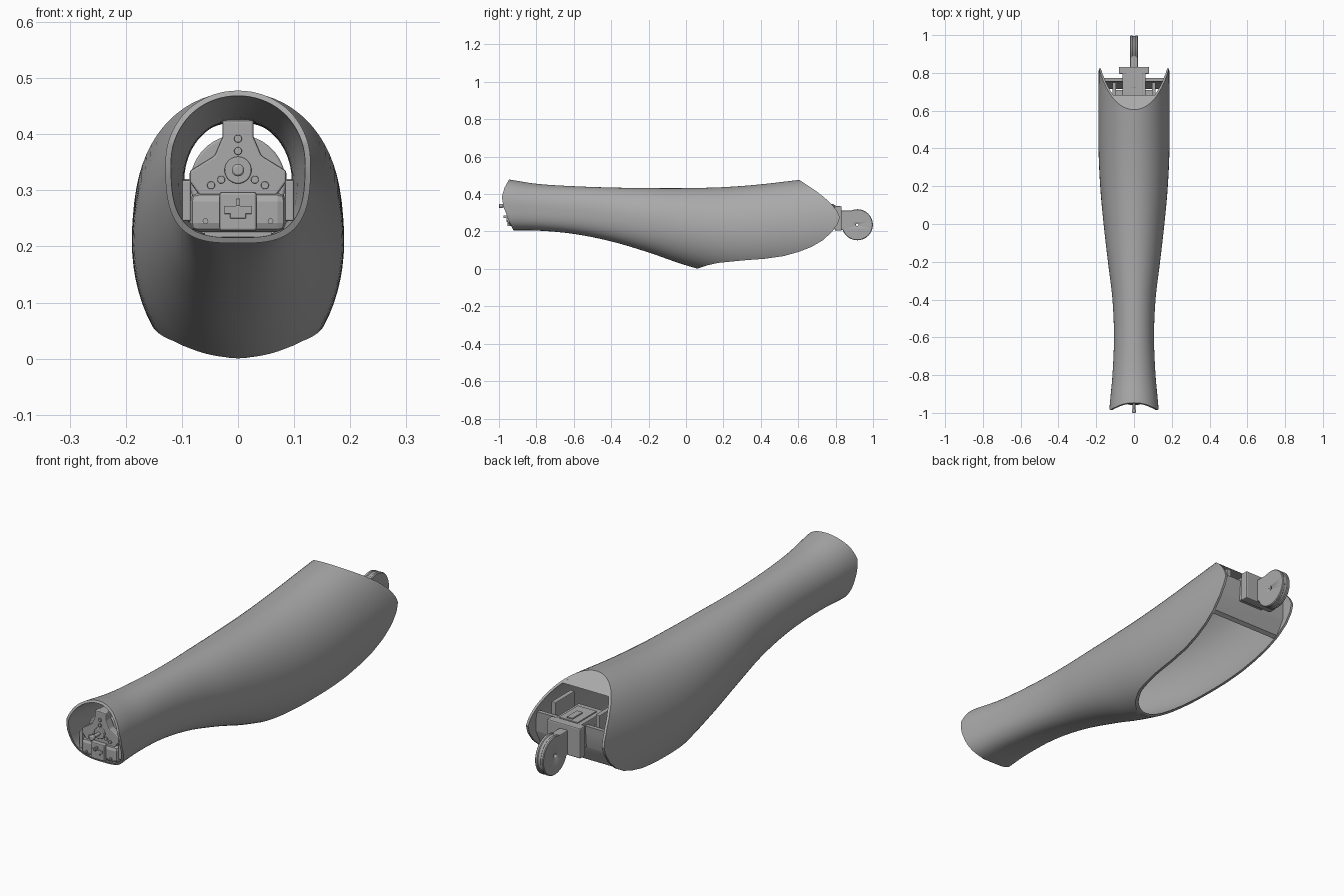
import bpy, bmesh, math
from mathutils import Matrix

if "Cube" in bpy.data.objects:
    bpy.data.objects.remove(bpy.data.objects["Cube"])

GREY = (0.4, 0.4, 0.4, 1)
mat = bpy.data.materials.new("satin_grey")
mat.use_nodes = True
mat.diffuse_color = GREY
mat.node_tree.nodes["Principled BSDF"].inputs["Base Color"].default_value = GREY


def finish(name, bm, bevel=0):
    bmesh.ops.recalc_face_normals(bm, faces=bm.faces)
    me = bpy.data.meshes.new(name)
    bm.to_mesh(me)
    bm.free()
    me.materials.append(mat)
    ob = bpy.data.objects.new(name, me)
    bpy.context.collection.objects.link(ob)
    if bevel:
        mod = ob.modifiers.new("soft_edges", "BEVEL")
        mod.width, mod.segments = bevel, 2
        mod.limit_method = "ANGLE"
    return ob


def smooth(ob, angle=35):
    bpy.ops.object.select_all(action="DESELECT")
    ob.select_set(True)
    bpy.context.view_layer.objects.active = ob
    bpy.ops.object.shade_smooth_by_angle(angle=math.radians(angle))


def box(name, x, y, z, bevel=0.003):
    """Box from (low, high) ranges."""
    bm = bmesh.new()
    bmesh.ops.create_cube(bm, size=1)
    for v in bm.verts:
        v.co = [(a + b) / 2 + c * (b - a) for (a, b), c in zip((x, y, z), v.co)]
    return finish(name, bm, bevel)


def cyl(name, axis, centre, radius, depth, bevel=0, sides=40):
    bm = bmesh.new()
    bmesh.ops.create_cone(bm, cap_ends=True, segments=sides, radius1=radius,
                          radius2=radius, depth=depth)
    turn = Matrix.Rotation(math.pi / 2, 4, "Y" if axis == "x" else "X")
    bm.transform(Matrix.Translation(centre) @ turn)
    ob = finish(name, bm, bevel)
    smooth(ob)
    return ob


def prism(name, points, low, high, axis, bevel=0):
    """Extrude a (y, z) outline along x, or an (x, z) outline along y."""
    bm = bmesh.new()
    place = (lambda p, d: (d, p[0], p[1])) if axis == "x" else (lambda p, d: (p[0], d, p[1]))
    rings = [[bm.verts.new(place(p, d)) for p in points] for d in (low, high)]
    for r in rings:
        bm.faces.new(r)
    n = len(points)
    for i in range(n):
        j = (i + 1) % n
        bm.faces.new((rings[0][i], rings[0][j], rings[1][j], rings[1][i]))
    return finish(name, bm, bevel)


def boolean(ob, cutter, operation):
    mod = ob.modifiers.new("cut", "BOOLEAN")
    mod.object, mod.operation, mod.solver = cutter, operation, "EXACT"
    bpy.ops.object.select_all(action="DESELECT")
    bpy.context.view_layer.objects.active = ob
    ob.select_set(True)
    bpy.ops.object.modifier_apply(modifier=mod.name)
    bpy.data.objects.remove(cutter)


# Limb sections every 0.2 along y from -1: top, bottom, half width, lower squareness
SECTIONS = [(.484, .205, .131, 3.2), (.455, .205, .114, 3), (.442, .187, .106, 2.7),
            (.435, .147, .114, 2.4), (.432, .088, .138, 2.2), (.432, .019, .161, 2),
            (.437, -.03, .179, 2), (.452, -.045, .188, 2), (.475, -.04, .189, 2),
            (.495, -.02, .187, 2), (.50, 0, .185, 2)]


def section(y):
    t = (y + 1) / 0.2
    i = min(int(t), len(SECTIONS) - 2)
    f = t - i
    a, b, c, d = (SECTIONS[max(0, min(len(SECTIONS) - 1, i + k))] for k in (-1, 0, 1, 2))
    return [(2 * q + (r - p) * f + (2 * p - 5 * q + 4 * r - s) * f * f
             + (3 * q - p - 3 * r + s) * f ** 3) / 2 for p, q, r, s in zip(a, b, c, d)]


def limb(name, y0, y1, inset, wall=0, rings=56, sides=72):
    """Loft of rounded sections, hollow when wall is given."""
    bm = bmesh.new()

    def skin(inset):
        out = []
        for k in range(rings + 1):
            y = y0 + (y1 - y0) * k / rings
            top, bottom, w, square = section(y)
            cz, h = (top + bottom) / 2, (top - bottom) / 2 - inset
            ring = []
            for s in range(sides):
                c, n = math.cos(math.tau * s / sides), math.sin(math.tau * s / sides)
                e = 2 / (square if n < 0 else 2.05)
                ring.append(bm.verts.new((math.copysign(abs(c) ** e, c) * (w - inset), y,
                                          cz + math.copysign(abs(n) ** e, n) * h)))
            out.append(ring)
        return out

    def bridge(a, b):
        for s in range(sides):
            t = (s + 1) % sides
            bm.faces.new((a[s], a[t], b[t], b[s]))

    outer = skin(inset)
    for a, b in zip(outer, outer[1:]):
        bridge(a, b)
    if wall:
        inner = skin(inset + wall)
        for a, b in zip(inner, inner[1:]):
            bridge(a, b)
        for end in (0, -1):
            bridge(outer[end], inner[end])
    else:
        for end in (0, -1):
            bm.faces.new(outer[end])
    return finish(name, bm)


# Outer shell, trimmed by its side outline
OUTLINE = [(-.945, .48), (-.97, .435), (-.985, .385), (-.975, .33), (-.95, .265), (-.92, .2),
           (-.9, -.2), (.045, -.2), (.065, .003), (.11, .018), (.17, .032), (.3, .045),
           (.42, .054), (.52, .068), (.6, .09), (.67, .117), (.73, .152), (.78, .197),
           (.81, .24), (.822, .275), (.81, .305), (.78, .345), (.735, .386), (.69, .42),
           (.645, .45), (.605, .476), (.56, .6), (-.9, .6)]
shell = limb("outer_shell", -0.999, 0.95, 0, wall=0.01)
boolean(shell, prism("trim", OUTLINE, -.5, .5, "x"), "INTERSECT")
smooth(shell)

# Solid ceiling lip and lower bulkhead, fitted inside the shell
PARTS = {"ceiling_lip": [(.52, .455), (.6, .425), (.683, .425), (.642, .451), (.604, .475), (.52, .6)],
         "lower_bulkhead": [(.715, .148), (.732, .157), (.765, .23), (.772, .32),
                            (.755, .32), (.745, .23)]}
for name, outline in PARTS.items():
    part = limb(name, .4, .9, .004, rings=16)
    boolean(part, prism("trim", outline, -.5, .5, "x"), "INTERSECT")
    smooth(part)

# Rear joint mount
box("joint_housing", (-.062, .062), (.64, .8), (.225, .335), .004)
box("joint_flange", (-.08, .08), (.795, .832), (.205, .335), .005)
box("housing_top_plate", (-.045, .045), (.67, .8), (.335, .341), .002)
box("housing_top_key", (-.014, .014), (.72, .79), (.341, .347), .002)
for s, side in ((1, "left"), (-1, "right")):
    lo, hi = sorted((s * .095, s * .115))
    box(side + "_rear_bracket", (lo, hi), (.62, .75), (.22, .37))
    lo, hi = sorted((s * .06, s * .1))
    box(side + "_rear_arm", (lo, hi), (.66, .71), (.25, .3))

# Rear knuckle: neck and grooved disc with a pin hole
CENTRE = (0, .916, .236)
box("knuckle_neck", (-.02, .02), (.825, .9), (.208, .312), .004)
for x, radius, depth, name in ((.013, .083, .014, "left_knuckle_cheek"),
                               (-.013, .083, .014, "right_knuckle_cheek"),
                               (0, .08, .014, "knuckle_core")):
    disc = cyl(name, "x", (x, *CENTRE[1:]), radius, depth, 0, 64)
    boolean(disc, cyl("trim", "x", CENTRE, .007, .2), "DIFFERENCE")
    if x:
        mod = disc.modifiers.new("soft_edges", "BEVEL")
        mod.width, mod.limit_method = .003, "ANGLE"

# Front coupling
cyl("coupling_drum", "y", (0, -.86, .314), .085, .08, .004, 56)
half = [(.028, .425), (.028, .395), (.042, .362), (.086, .335), (.086, .315), (.066, .287)]
prism("coupling_plate", half + [(-x, z) for x, z in reversed(half)], -.935, -.9, "y", .004)
box("coupling_base", (-.086, .086), (-.945, -.89), (.226, .296), .016)
box("coupling_latch", (-.033, .033), (-.955, -.93), (.228, .297), .004)
box("latch_bar", (-.024, .024), (-.959, -.954), (.258, .272), .001)
box("latch_tab", (-.014, .014), (-.959, -.954), (.25, .26), .001)
box("coupling_foot", (-.06, .06), (-.92, -.85), (.216, .227), .002)
box("coupling_crown", (-.022, .022), (-.93, -.87), (.39, .426), .003)
for s, side in ((1, "left"), (-1, "right")):
    lo, hi = sorted((s * .084, s * .1))
    box(side + "_front_bracket", (lo, hi), (-.935, -.89), (.245, .318))
cyl("pivot_ring", "y", (0, -.938, .336), .024, .012, .002)
cyl("pivot_stem", "y", (0, -.965, .336), .007, .05)
cyl("pivot_tip", "y", (0, -.99, .336), .011, .02, .004, 24)
box("lower_prong", (-.004, .004), (-.975, -.94), (.272, .285), .001)
for i, (x, z) in enumerate([(.048, .309), (-.048, .309), (.03, .319), (-.03, .319),
                            (0, .37), (0, .392)]):
    cyl(f"coupling_bolt_{i + 1}", "y", (x, -.937, z), .007, .008, .001, 16)
for x, side in ((.058, "left"), (-.058, "right")):
    cyl(side + "_base_bolt", "y", (x, -.946, .245), .005, .008, 0, 16)
